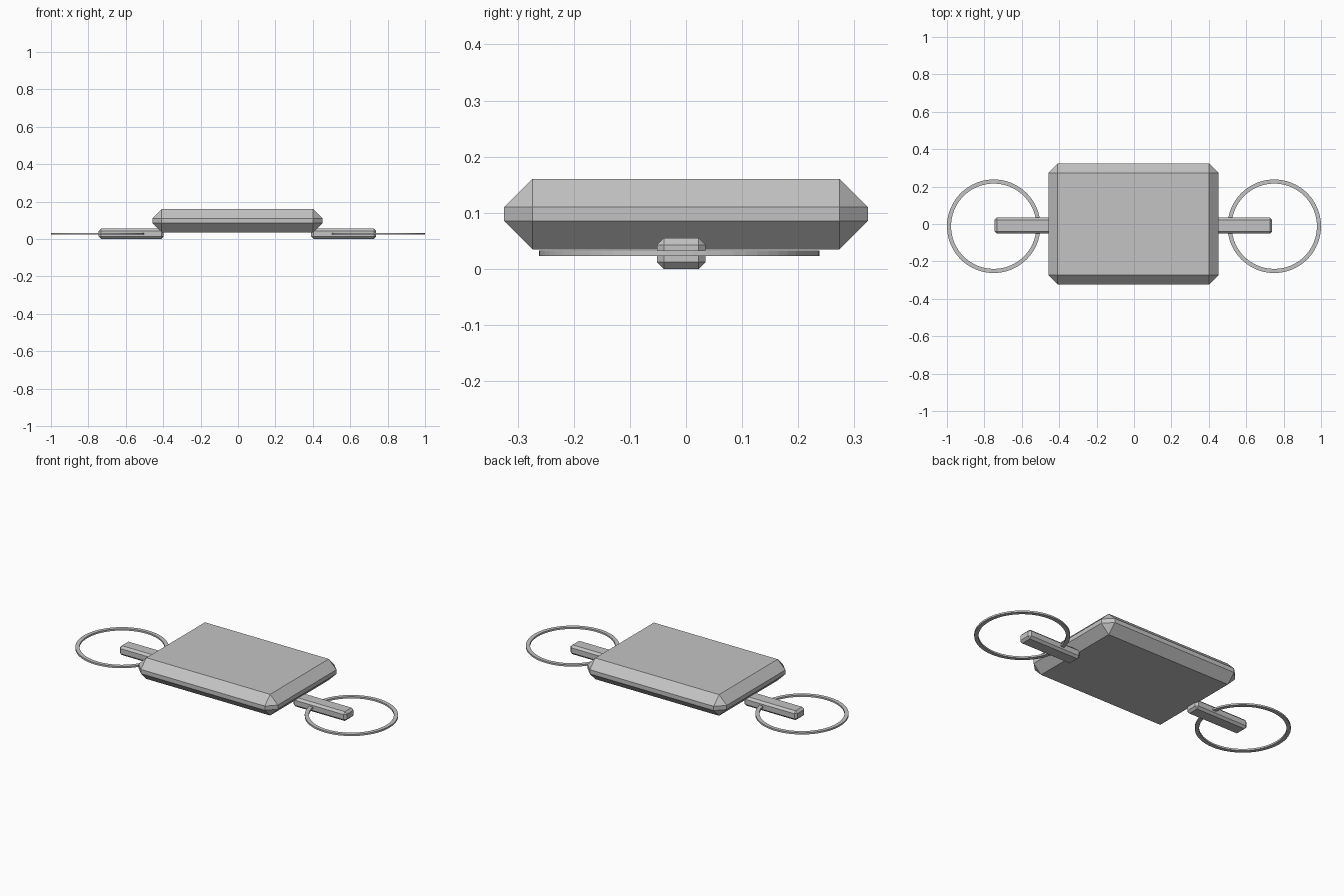
import bpy, bmesh, math

if "Cube" in bpy.data.objects:
    bpy.data.objects.remove(bpy.data.objects["Cube"])

grey = bpy.data.materials.new("plain grey")
grey.diffuse_color = (0.55, 0.55, 0.55, 1)
grey.use_nodes = True
grey.node_tree.nodes["Principled BSDF"].inputs["Base Color"].default_value = grey.diffuse_color


def finish(name, bm):
    bmesh.ops.recalc_face_normals(bm, faces=bm.faces)
    mesh = bpy.data.meshes.new(name)
    bm.to_mesh(mesh)
    bm.free()
    mesh.materials.append(grey)
    obj = bpy.data.objects.new(name, mesh)
    bpy.context.collection.objects.link(obj)
    return obj


def chamfered_box(name, center, size, chamfer):
    bm = bmesh.new()
    bmesh.ops.create_cube(bm, size=1)
    for v in bm.verts:
        v.co = [c + s * k for c, s, k in zip(center, size, v.co)]
    bmesh.ops.bevel(bm, geom=bm.edges[:], offset=chamfer, segments=1,
                    affect='EDGES', profile=0.5)
    return finish(name, bm)


def flat_ring(name, center, outer, inner, height, sides=64):
    # rectangular section swept round a circle
    bm = bmesh.new()
    section = [(outer, -height / 2), (outer, height / 2),
               (inner, height / 2), (inner, -height / 2)]
    loops = []
    for i in range(sides):
        a = 2 * math.pi * i / sides
        loops.append([bm.verts.new((center[0] + r * math.cos(a),
                                    center[1] + r * math.sin(a),
                                    center[2] + z)) for r, z in section])
    for i in range(sides):
        p, q = loops[i], loops[(i + 1) % sides]
        for j in range(4):
            k = (j + 1) % 4
            bm.faces.new((p[j], q[j], q[k], p[k]))
    return finish(name, bm)


# Main slab
chamfered_box("body", (-0.003, 0, 0.0975), (0.91, 0.648, 0.125), 0.05)

# Arm and ring on each side
for side, s in (("left", -1), ("right", 1)):
    chamfered_box(side + "_arm", (s * 0.568 - 0.003, -0.0085, 0.0275),
                  (0.348, 0.087, 0.055), 0.0125)
    flat_ring(side + "_ring", (s * 0.75, -0.012, 0.028), 0.25, 0.228, 0.01)
